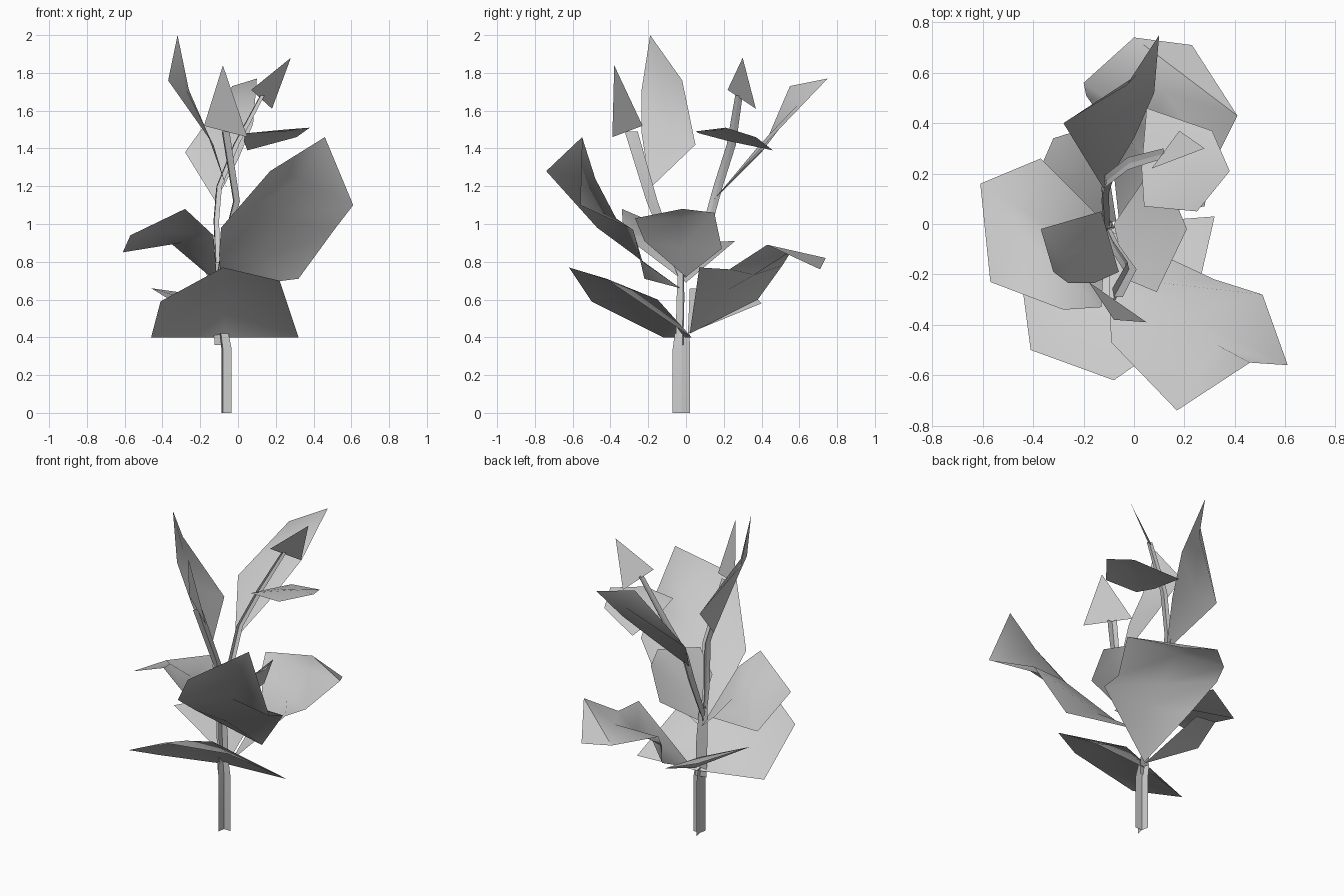
import bpy, math
from mathutils import Vector


def mesh_object(name, verts, faces):
    me = bpy.data.meshes.new(name)
    me.from_pydata([tuple(v) for v in verts], [], faces)
    me.update()
    for p in me.polygons:
        p.use_smooth = True
    ob = bpy.data.objects.new(name, me)
    bpy.context.collection.objects.link(ob)
    return ob


def leaf(name, base, rows, tip):
    """Thin folded leaf: rows of (left, rib, right) points between base and tip."""
    verts = [base] + [p for r in rows for p in r] + [tip]
    end, faces = len(verts) - 1, []
    for s in (0, 1):
        faces.append((0, 2 + s, 1 + s))
        for i in range(len(rows) - 1):
            a = 1 + 3 * i + s
            faces.append((a, a + 1, a + 4, a + 3))
        a = end - 3 + s
        faces.append((a, a + 1, end))
    return mesh_object(name, verts, faces)


def stem(name, path, angles=(0, 100, 260)):
    """Three thin blades around a path of (x, y, z, radius)."""
    verts, faces = [], []
    for ang in angles:
        d = Vector((math.cos(math.radians(ang)), math.sin(math.radians(ang)), 0))
        for i, (x, y, z, r) in enumerate(path):
            c = Vector((x, y, z))
            verts += [c, c + d * r]
            if i:
                n = len(verts)
                faces.append((n - 4, n - 3, n - 1, n - 2))
    return mesh_object(name, verts, faces)


# Stems
stem("main_stem", [(-.08, -.025, 0, .046), (-.08, -.025, .34, .046), (-.09, -.02, .42, .04)])
stem("upper_stem", [(-.09, -.02, .36, .035), (-.10, -.015, .6, .035), (-.11, -.015, .8, .025)],
     (10, 190, 270))
stem("front_branch", [(-.11, -.02, .72, .02), (-.08, -.09, .89, .025),
                      (-.02, -.18, 1.12, .03), (-.08, -.29, 1.49, .035)])
stem("back_branch", [(-.115, -.01, .75, .02), (-.125, .12, 1.02, .025),
                     (-.11, .17, 1.2, .025), (-.02, .24, 1.42, .025), (.12, .28, 1.68, .02)])

# Lower leaves
leaf("low_front_leaf", (-.07, 0, .40),
     [((-.46, -.12, .40), (-.07, -.15, .60), (.32, .03, .40)),
      ((-.41, -.50, .59), (-.07, -.42, .71), (.22, -.41, .70))], (-.08, -.62, .77))
leaf("low_left_leaf", (-.07, .01, .42),
     [((-.13, .40, .58), (-.22, .17, .59), (-.46, .02, .66))], (-.32, .34, .64))
leaf("low_back_leaf", (-.06, .02, .42),
     [((.28, .07, .77), (.09, .22, .65), (-.10, .38, .60)),
      ((.31, .23, .76), (.09, .36, .73), (-.19, .51, .78)),
      ((.41, .43, .89), (.12, .53, .84), (-.20, .56, .86))], (.0, .74, .82))
mesh_object("low_back_leaf_tip", [(.41, .43, .89), (.23, .71, .76), (0, .74, .82)], [(0, 1, 2)])

# Middle leaves
leaf("big_right_leaf", (-.09, -.03, .66),
     [((-.10, -.28, .84), (.08, -.23, .80), (.32, -.22, .71)),
      ((-.09, -.47, .98), (.22, -.37, 1.03), (.51, -.28, .97)),
      ((.17, -.74, 1.28), (.33, -.48, 1.24), (.61, -.56, 1.10))], (.46, -.55, 1.46))
leaf("left_leaf", (-.11, 0, .69),
     [((-.13, -.33, .94), (-.30, -.03, .90), (-.37, .26, .91)),
      ((-.28, -.34, 1.08), (-.43, -.06, .96), (-.61, .16, .85))], (-.57, -.23, .94))
leaf("small_right_leaf", (-.08, 0, .72),
     [((-.03, -.22, .91), (.02, -.03, .87), (.05, .19, .87)),
      ((.09, -.27, 1.03), (.13, -.03, 1.03), (.14, .15, 1.06))], (.21, -.02, 1.08))

# Upper leaves
leaf("tall_left_leaf", (-.06, -.19, 1.19),
     [((-.13, .05, 1.42), (-.17, -.09, 1.50), (-.16, -.235, 1.48)),
      ((-.37, -.02, 1.76), (-.29, -.13, 1.74), (-.26, -.235, 1.71))], (-.32, -.19, 2.0))
leaf("tall_back_leaf", (-.12, .14, 1.12),
     [((-.28, .40, 1.38), (-.12, .39, 1.42), (.0, .34, 1.34)),
      ((-.03, .55, 1.73), (.01, .59, 1.63), (.08, .52, 1.53))], (.10, .75, 1.77))
leaf("upper_right_leaf", (.03, .22, 1.44),
     [((.04, .07, 1.48), (.13, .23, 1.47), (.05, .46, 1.39)),
      ((.25, .05, 1.49), (.25, .22, 1.50), (.31, .37, 1.46))], (.38, .21, 1.51))
mesh_object("front_tip_leaf", [(-.18, -.23, 1.52), (.05, -.39, 1.46), (-.08, -.38, 1.84)], [(0, 1, 2)])
mesh_object("back_tip_leaf", [(.07, .22, 1.71), (.18, .37, 1.61), (.28, .30, 1.88)], [(0, 1, 2)])
